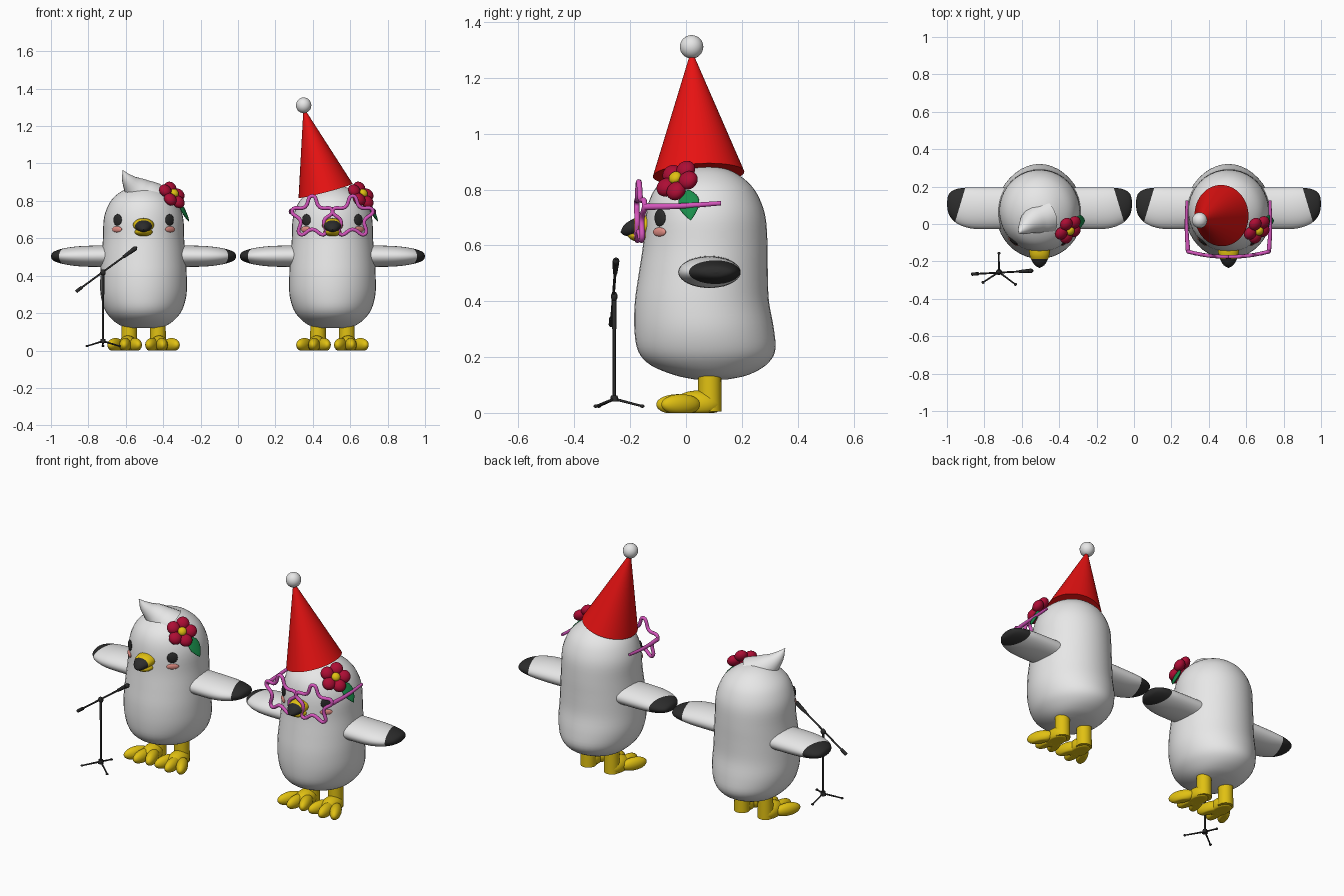
import bpy, bmesh
from math import sin, cos, pi, radians, atan2
from mathutils import Vector, Matrix

cube = bpy.data.objects.get("Cube")
if cube:
    bpy.data.objects.remove(cube)


def material(name, r, g, b):
    m = bpy.data.materials.new(name)
    m.use_nodes = True
    m.diffuse_color = (r, g, b, 1)
    m.node_tree.nodes["Principled BSDF"].inputs["Base Color"].default_value = (r, g, b, 1)
    return m


WHITE = material("white", .8, .8, .8)
BLACK = material("charcoal", .025, .025, .025)
YELLOW = material("yellow", .75, .53, .006)
RED = material("red", .8, .006, .006)
CRIMSON = material("crimson", .42, .004, .035)
GREEN = material("green", .01, .27, .07)
PINK = material("pink", .66, .09, .5)
BLUSH = material("blush", .78, .28, .24)


def finish(name, bm, mats, x0=0, rule=None):
    """Turn a bmesh into a smooth object; rule picks faces for the second material."""
    bmesh.ops.recalc_face_normals(bm, faces=bm.faces[:])
    for f in bm.faces:
        f.smooth = True
        if rule:
            f.material_index = int(rule(f.calc_center_median()))
    me = bpy.data.meshes.new(name)
    bm.to_mesh(me)
    bm.free()
    me.set_sharp_from_angle(angle=radians(55))
    for m in mats:
        me.materials.append(m)
    ob = bpy.data.objects.new(name, me)
    ob.location.x = x0
    bpy.context.collection.objects.link(ob)
    return ob


def smooth_stations(st, steps=4):
    """Catmull-Rom interpolation between cross-section stations."""
    out = []
    for i in range(len(st) - 1):
        quad = (st[max(i - 1, 0)], st[i], st[i + 1], st[min(i + 2, len(st) - 1)])
        for k in range(steps):
            t = k / steps
            out.append([b + .5 * t * (c - a + t * (2 * a - 5 * b + 4 * c - d + t * (3 * (b - c) + d - a)))
                        for a, b, c, d in zip(*quad)])
    return out + [list(st[-1])]


def loft(axis, stations, seg=40, matrix=None):
    """Skin ellipses: each station is (position on axis, centre u, centre v, radius u, radius v)."""
    bm = bmesh.new()
    rings = []
    for t, u, v, ru, rv in smooth_stations(stations):
        ring = []
        for k in range(seg):
            a = 2 * pi * k / seg
            p = [u + max(ru, .001) * cos(a), v + max(rv, .001) * sin(a)]
            p.insert("xyz".index(axis), t)
            ring.append(bm.verts.new(p))
        rings.append(ring)
    for r, q in zip(rings, rings[1:]):
        for k in range(seg):
            n = (k + 1) % seg
            bm.faces.new((r[k], r[n], q[n], q[k]))
    bm.faces.new(rings[0])
    bm.faces.new(rings[-1])
    if matrix:
        bm.transform(matrix)
    return bm


def cut(bm, point, normal):
    bmesh.ops.bisect_plane(bm, geom=bm.verts[:] + bm.edges[:] + bm.faces[:],
                           plane_co=point, plane_no=normal)


def frame(loc, normal, up):
    """Matrix with local z along normal and local y near up."""
    n = Vector(normal).normalized()
    x = Vector(up).cross(n).normalized()
    m = Matrix((x, n.cross(x), n)).transposed().to_4x4()
    return Matrix.Translation(loc) @ m


def ball(name, matrix, radii, mat, x0=0, floor=None):
    bm = bmesh.new()
    bmesh.ops.create_uvsphere(bm, u_segments=28, v_segments=16, radius=1)
    bm.transform(matrix @ Matrix.Diagonal((*radii, 1)))
    if floor is not None:
        for v in bm.verts:
            v.co.z = max(v.co.z, floor)
    return finish(name, bm, [mat], x0)


def rod(name, a, b, r1, r2, mat, x0=0, squash=1, seg=24):
    """Cylinder or cone between two points."""
    a, b = Vector(a), Vector(b)
    d = b - a
    rot = Vector((0, 0, 1)).rotation_difference(d).to_matrix().to_4x4()
    bm = bmesh.new()
    bmesh.ops.create_cone(bm, cap_ends=True, segments=seg, radius1=r1, radius2=r2, depth=d.length)
    bm.transform(Matrix.Translation((a + b) / 2) @ rot @ Matrix.Diagonal((squash, 1, 1, 1)))
    return finish(name, bm, [mat], x0)


def tube(name, points, depth, mat, x0=0, radii=None, cyclic=False):
    cu = bpy.data.curves.new(name, 'CURVE')
    cu.dimensions = '3D'
    cu.bevel_depth = depth
    cu.bevel_resolution = 5
    cu.use_fill_caps = True
    sp = cu.splines.new('BEZIER')
    sp.resolution_u = 6
    sp.use_cyclic_u = cyclic
    sp.bezier_points.add(len(points) - 1)
    for i, p in enumerate(points):
        bp = sp.bezier_points[i]
        bp.co = p
        bp.handle_left_type = bp.handle_right_type = 'AUTO'
        bp.radius = radii[i] if radii else 1
    cu.materials.append(mat)
    ob = bpy.data.objects.new(name, cu)
    ob.location.x = x0
    bpy.context.collection.objects.link(ob)
    return ob


BODY = [(.12, 0, .09, .07, .06), (.135, 0, .09, .125, .13), (.17, 0, .08, .172, .205),
        (.22, 0, .074, .208, .245), (.3, 0, .065, .23, .25), (.4, 0, .057, .231, .24),
        (.5, 0, .062, .225, .231), (.6, 0, .069, .217, .223), (.7, 0, .07, .213, .215),
        (.77, 0, .067, .192, .195), (.82, 0, .066, .158, .162), (.86, 0, .068, .103, .108),
        (.88, 0, .07, .05, .05), (.886, 0, .07, 0, 0)]
WING = [(.15, .085, .505, .11, .058), (.3, .084, .504, .112, .056), (.38, .087, .504, .108, .05),
        (.44, .095, .504, .093, .039), (.475, .103, .504, .068, .027),
        (.49, .107, .504, .04, .016), (.495, .108, .504, 0, 0)]
UPPER_BEAK = [(-.11, 0, .672, .058, .036), (-.16, 0, .67, .054, .036), (-.19, 0, .664, .044, .03),
              (-.22, 0, .655, .026, .02), (-.235, 0, .647, 0, 0)]
LOWER_BEAK = [(-.11, 0, .636, .05, .025), (-.17, 0, .633, .044, .021),
              (-.2, 0, .636, .024, .013), (-.212, 0, .638, 0, 0)]
LEAF = [(0, 0, 0, .012, .006), (.03, 0, 0, .035, .009), (.065, 0, 0, .036, .009),
        (.1, 0, 0, .017, .006), (.12, 0, 0, 0, 0)]


def bird(tag, x0):
    finish(tag + "_body", loft('z', BODY), [WHITE], x0)

    # Beak with a dark tip
    bm = loft('y', UPPER_BEAK)
    cut(bm, (0, -.187, 0), (0, 1, 0))
    finish(tag + "_upper_beak", bm, [YELLOW, BLACK], x0, lambda c: c.y < -.187)
    finish(tag + "_lower_beak", loft('y', LOWER_BEAK), [YELLOW], x0)

    for s, side in ((-1, "_right_"), (1, "_left_")):
        # Wing with a slanted dark tip
        bm = loft('x', [(s * t, *rest) for t, *rest in WING])
        cut(bm, (s * .455, 0, 0), (s, .3, 0))
        finish(tag + side + "wing", bm, [WHITE, BLACK], x0, lambda c: s * c.x + .3 * c.y > .455)

        # Eye and cheek
        ball(tag + side + "eye", frame((s * .139, -.093, .698), (s * .65, -.76, 0), (0, 0, 1)),
             (.029, .031, .009), BLACK, x0)
        ball(tag + side + "cheek", frame((s * .142, -.095, .648), (s * .66, -.75, 0), (0, 0, 1)),
             (.034, .016, .008), BLUSH, x0)

        # Leg, heel and three toes
        rod(tag + side + "leg", (s * .077, .085, .005), (s * .077, .085, .16), .043, .041, YELLOW, x0)
        ball(tag + side + "instep", Matrix.Translation((s * .084, .04, .03)),
             (.05, .085, .05), YELLOW, x0, 0)
        for k in (-1, 0, 1):
            dx = s * .012 + .052 * k
            turn = Matrix.Rotation(atan2(dx, .13), 4, 'Z')
            y = -.03 if k == 0 else -.018
            ball(tag + side + "toe", Matrix.Translation((s * .086 + dx, y, .03)) @ turn,
                 (.031, .077, .037), YELLOW, x0, 0)

    # Flower and leaf
    base = frame((.155, -.03, .832), (.6, -.5, .58), (0, 0, 1))
    for k in range(5):
        a = 2 * pi * k / 5 + .3
        ball(tag + "_petal", base @ Matrix.Translation((.049 * sin(a), .049 * cos(a), 0)),
             (.036, .036, .028), CRIMSON, x0)
    ball(tag + "_flower_centre", base @ Matrix.Translation((0, 0, .018)), (.024, .024, .018), YELLOW, x0)
    leaf = frame((.188, .005, .795), (.055, .012, -.105), (-.85, .2, -.5))
    finish(tag + "_leaf", loft('z', LEAF, 20, leaf), [GREEN], x0)


bird("right_bird", -.505)
bird("left_bird", .505)

# Head tuft on the first bird
tube("head_tuft", [(.03, .04, .81), (-.035, .015, .86), (-.085, -.025, .915), (-.112, -.05, .965)],
     .1, WHITE, -.505, [1, .72, .33, .01])

# Party hat on the second bird
apex = (-.152, .02, 1.29)
rod("party_hat", (-.037, .045, .855), apex, .164, .004, RED, .505, .91, 64)
ball("hat_pompom", Matrix.Translation((-.154, .02, 1.311)), (.041, .042, .042), WHITE, .505)

# Star glasses
for s, side in ((-1, "right"), (1, "left")):
    star = []
    for k in range(10):
        r = .066 if k % 2 else .113
        a = pi / 2 + k * pi / 5
        x = s * .108 + r * cos(a)
        star.append((x, -.176 + .6 * x * x, .714 + r * sin(a)))
    tube(side + "_star_frame", star, .01, PINK, .505, None, True)
    tube(side + "_glasses_arm", [(s * .216, -.148, .738), (s * .224, -.02, .741), (s * .222, .125, .751)],
         .01, PINK, .505, [1.2, 1, .8])

# Microphone stand: hub, tripod, pole, boom and microphone
X, Y = -.722, -.257
rod("stand_hub", (X, Y, .04), (X, Y, .062), .016, .012, BLACK)
for dx, dy in ((-.085, -.055), (.088, -.066), (0, .1)):
    foot = (X + dx, Y + dy, .024)
    rod("stand_leg", (X, Y, .05), foot, .005, .004, BLACK, seg=10)
    ball("stand_foot", Matrix.Translation(foot), (.008, .008, .006), BLACK)
rod("stand_pole", (X, Y, .05), (X, Y, .32), .0055, .0055, BLACK, seg=12)
rod("stand_upper_pole", (X, Y, .3), (X, Y, .42), .0075, .0075, BLACK, seg=12)
ball("stand_clamp", Matrix.Translation((X, Y, .417)), (.015, .012, .017), BLACK)
tail, tip = Vector((-.866, -.268, .315)), Vector((-.54, -.25, .553))
rod("boom_arm", tail, tip, .005, .005, BLACK, seg=12)
rod("boom_weight", tail, tail.lerp(tip, .1), .009, .009, BLACK, seg=14)
rod("microphone_grip", tail.lerp(tip, .78), tail.lerp(tip, .94), .008, .012, BLACK, seg=16)
ball("microphone_head", Matrix.Translation(tail.lerp(tip, .96)), (.014, .012, .013), BLACK)
